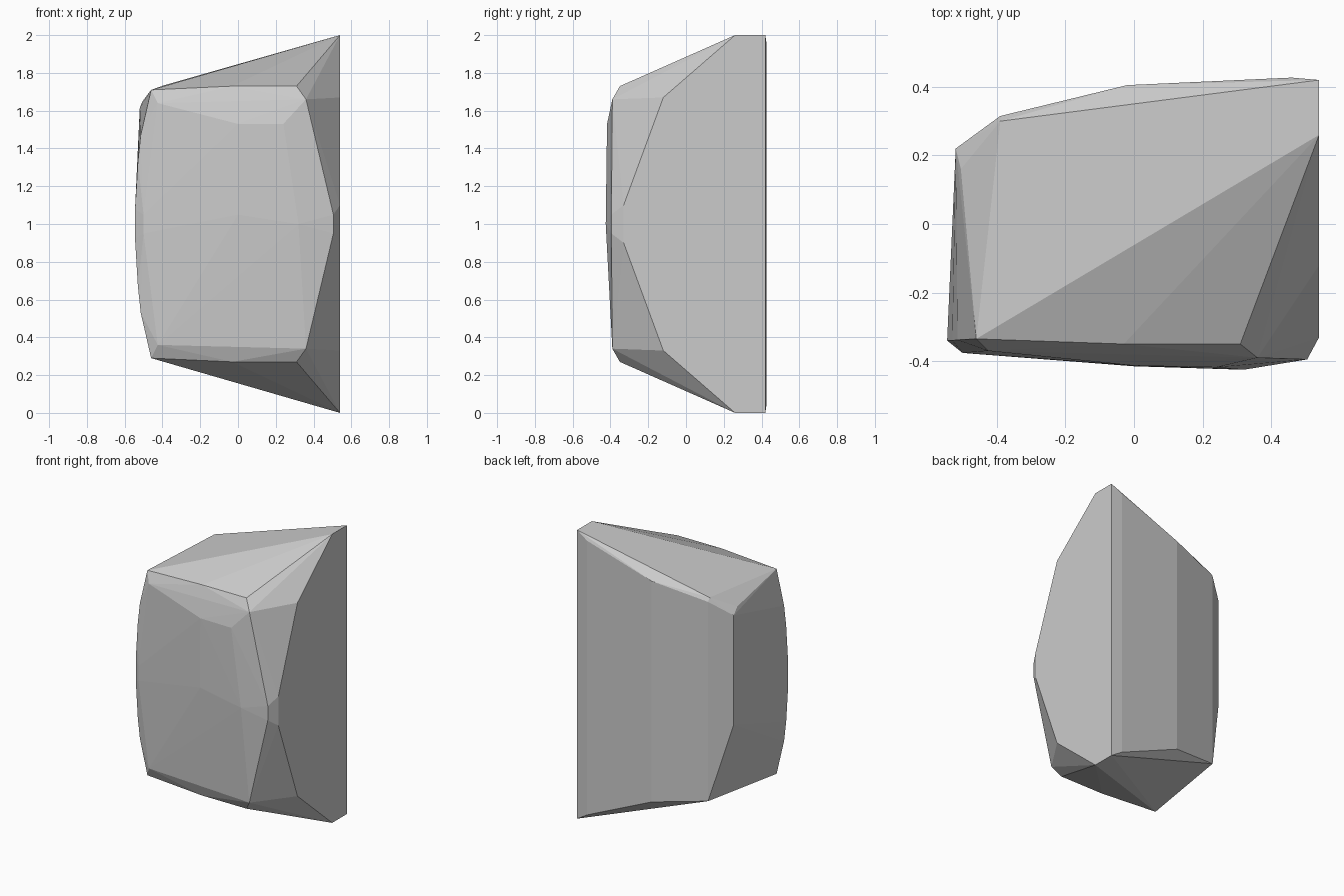
import bpy
import bmesh

cube = bpy.data.objects.get("Cube")
if cube:
    bpy.data.objects.remove(cube, do_unlink=True)

# Plain stone grey
stone = bpy.data.materials.new("stone_grey")
stone.use_nodes = True
grey = (0.6, 0.6, 0.6, 1)
stone.diffuse_color = grey
stone.node_tree.nodes["Principled BSDF"].inputs["Base Color"].default_value = grey

# Corners that repeat above and below mid height: x, y, height above the middle
mirrored = [
    (.54, .42, 1), (.54, .26, 1), (.54, -.12, .67), (.54, -.33, .1),  # flat side
    (.505, -.395, .05), (.36, -.39, .66), (.31, -.35, .73),           # front edge
    (-.03, -.35, .73), (-.46, -.335, .71), (-.425, -.37, .64),        # front rim
    (-.53, -.34, .33), (-.515, -.338, .47), (-.545, -.34, .08),       # bowed side
    (-.5, -.376, .05), (.46, .427, .95),
]
# Corners that differ between top and bottom
single = [
    (0, -.413, 1.53), (.24, -.418, 1.53), (0, -.415, 1.05), (.32, -.425, 1),
    (-.02, .405, 1.79), (-.02, .405, .26),
    (-.39, .3, 1.735), (-.39, .315, 1.71), (-.39, .315, .33),
    (-.52, .22, 1.615), (-.505, .16, 1.65), (-.52, .22, .86),
]

# Wrap the corners in a faceted convex shell
bm = bmesh.new()
for x, y, h in mirrored:
    for side in (1, -1):
        bm.verts.new((x, y, 1 + side * h))
for corner in single:
    bm.verts.new(corner)
hull = bmesh.ops.convex_hull(bm, input=bm.verts[:])
spare = [v for v in bm.verts if not v.link_faces]
bmesh.ops.delete(bm, geom=spare, context="VERTS")
bmesh.ops.dissolve_limit(bm, angle_limit=0.01, verts=bm.verts[:], edges=bm.edges[:])
bmesh.ops.recalc_face_normals(bm, faces=bm.faces[:])

mesh = bpy.data.meshes.new("faceted_stone")
bm.to_mesh(mesh)
bm.free()
mesh.materials.append(stone)
obj = bpy.data.objects.new("faceted_stone", mesh)
bpy.context.collection.objects.link(obj)
